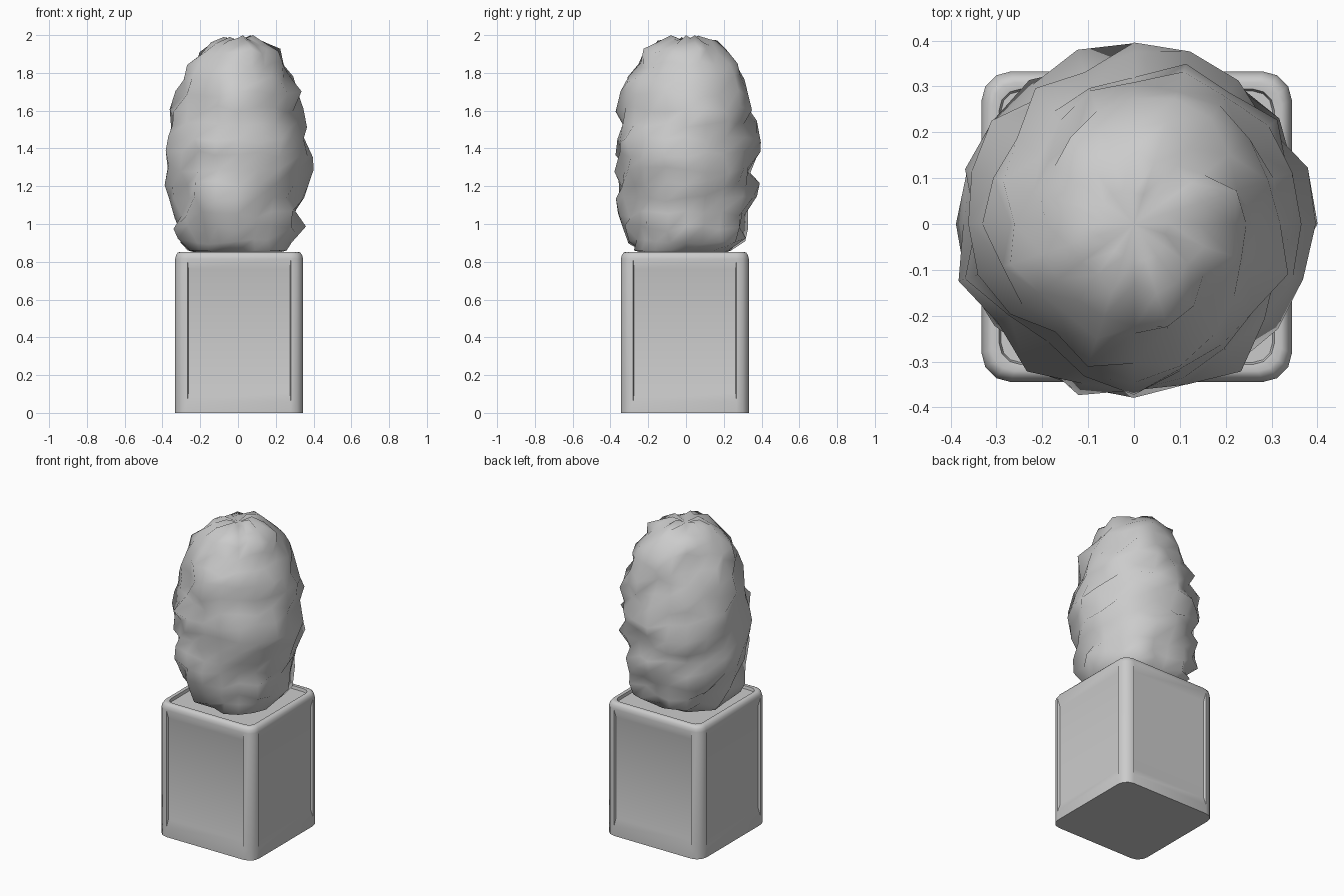
import bpy, bmesh, math, random

if "Cube" in bpy.data.objects:
    bpy.data.objects.remove(bpy.data.objects["Cube"])

CX, CY = 0.006, -0.006


def make_object(name, bm, angle):
    bmesh.ops.recalc_face_normals(bm, faces=bm.faces)
    me = bpy.data.meshes.new(name)
    bm.to_mesh(me)
    bm.free()
    ob = bpy.data.objects.new(name, me)
    bpy.context.collection.objects.link(ob)
    bpy.ops.object.select_all(action='DESELECT')
    ob.select_set(True)
    bpy.context.view_layer.objects.active = ob
    bpy.ops.object.shade_smooth_by_angle(angle=math.radians(angle))
    return ob


def rounded_square(bm, half, r, z, n=3):
    ring = []
    for c in range(4):
        a0 = c * math.pi / 2
        sx, sy = [(1, 1), (-1, 1), (-1, -1), (1, -1)][c]
        for i in range(n + 1):
            a = a0 + i * math.pi / 2 / n
            ring.append(bm.verts.new((CX + sx * (half - r) + r * math.cos(a),
                                      CY + sy * (half - r) + r * math.sin(a), z)))
    return ring


def loft(bm, rings):
    for lo, hi in zip(rings, rings[1:]):
        for i in range(len(lo)):
            j = (i + 1) % len(lo)
            bm.faces.new((lo[i], lo[j], hi[j], hi[i]))


# planter: rounded square body, filleted rim, shallow opening
bm = bmesh.new()
profile = [(.339, .065, 0), (.339, .065, .06), (.339, .065, .815), (.334, .06, .835),
           (.325, .055, .848), (.315, .05, .852), (.300, .045, .850), (.294, .04, .825)]
rings = [rounded_square(bm, *p) for p in profile]
loft(bm, rings)
bm.faces.new(rings[0])
# recessed panel on each side, with long slopes at top and bottom
bm.normal_update()
panels = [f for f in bm.faces if f.calc_area() > 0.3 and abs(f.normal.z) < 0.1]
for f in panels:
    bmesh.ops.inset_individual(bm, faces=[f], thickness=0.008)
    nrm = f.normal.copy()
    for v in f.verts:
        v.co -= nrm * 0.014
        v.co.z = 0.11 if v.co.z < 0.4 else 0.76
make_object("planter", bm, 45)

# soil
bm = bmesh.new()
bm.faces.new(rounded_square(bm, .297, .042, .832))
make_object("soil", bm, 30)

# shrub: lathe of an egg profile with random bumps
random.seed(11)
SEG = 20
outline = [(.17, .835), (.255, .86), (.295, .91), (.32, .975), (.338, 1.05), (.35, 1.13),
           (.356, 1.21), (.36, 1.29), (.362, 1.37), (.358, 1.45), (.348, 1.53),
           (.333, 1.61), (.313, 1.69), (.287, 1.77), (.252, 1.845), (.207, 1.91),
           (.147, 1.957), (.075, 1.982)]
bm = bmesh.new()
rings = []
for k, (r, z) in enumerate(outline):
    ring = []
    for i in range(SEG):
        a = i * 2 * math.pi / SEG
        bump = random.uniform(-.038, .042) * min(1, r / .3)
        dz = random.uniform(-.02, .02) if k > 1 else 0
        ring.append(bm.verts.new(((r + bump) * math.cos(a), (r + bump) * math.sin(a),
                                  min(2.0, z + dz))))
    rings.append(ring)
loft(bm, rings)
pole = bm.verts.new((0, 0, 1.965))
for i in range(SEG):
    bm.faces.new((rings[-1][i], rings[-1][(i + 1) % SEG], pole))
bm.faces.new(rings[0])
make_object("shrub", bm, 180)
